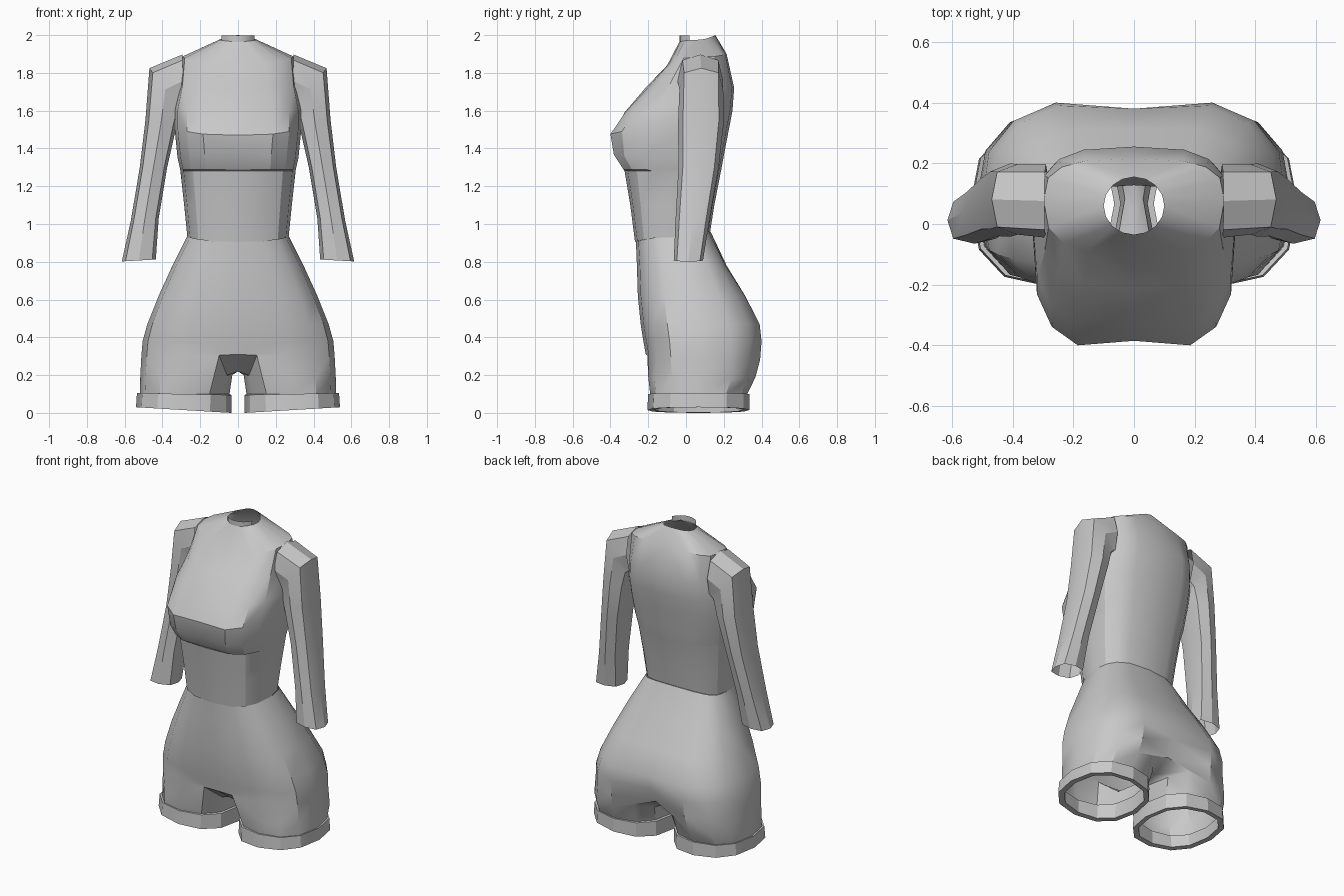
import bpy
import bmesh
from math import sin, cos, pi, radians, copysign

cube = bpy.data.objects.get("Cube")
if cube:
    bpy.data.objects.remove(cube, do_unlink=True)

grey = bpy.data.materials.new("plain_grey")
grey.use_nodes = True
colour = (0.58, 0.58, 0.58, 1)
grey.diffuse_color = colour
grey.node_tree.nodes["Principled BSDF"].inputs["Base Color"].default_value = colour


def power(v, p):
    return copysign(abs(v) ** p, v) if abs(v) > 1e-6 else 0.0


def lerp(a, b, t):
    return a + (b - a) * t


def half_section(w, front, back, mid, zs, p_front, p_back, steps=8, end=pi):
    """Half outline from the front centre round the left side to the back centre."""
    pts = []
    for i in range(steps + 1):
        a = end * i / steps
        ahead = cos(a) > 0
        p = p_front if ahead else p_back
        s, c = power(sin(a), p), power(cos(a), p)
        depth = mid - front if ahead else back - mid
        z_end = zs[0] if ahead else zs[2]
        pts.append([w * s, mid - c * depth, lerp(zs[1], z_end, cos(a) ** 2)])
    return pts


def tube_section(inner, outer, front, back, p, count, start=0.0):
    """Closed outline between an inner and an outer (x, z) point."""
    pts = []
    for i in range(count):
        a = start + 2 * pi * i / count
        t = (1 + power(sin(a), p)) / 2
        y = lerp(back, front, (1 + power(cos(a), p)) / 2)
        pts.append([lerp(inner[0], outer[0], t), y, lerp(inner[1], outer[1], t)])
    return pts


def loft(name, rings, closed, angle=28):
    """Skin the rings from bottom to top and mirror the result across x."""
    bm = bmesh.new()
    rows = [[bm.verts.new(p) for p in ring] for ring in rings]
    n = len(rows[0])
    for low, high in zip(rows, rows[1:]):
        for i in range(n if closed else n - 1):
            j = (i + 1) % n
            quad = (low[i], low[j], high[j], high[i])
            if any(abs(v.co.x) > 1e-4 for v in quad):
                bm.faces.new(quad)
    bmesh.ops.delete(bm, geom=[v for v in bm.verts if not v.link_faces], context='VERTS')
    mesh = bpy.data.meshes.new(name)
    bm.to_mesh(mesh)
    bm.free()
    mesh.materials.append(grey)
    obj = bpy.data.objects.new(name, mesh)
    bpy.context.collection.objects.link(obj)
    bpy.ops.object.select_all(action='DESELECT')
    obj.select_set(True)
    bpy.context.view_layer.objects.active = obj
    bpy.ops.object.shade_smooth_by_angle(angle=radians(angle))
    mirror = obj.modifiers.new("Mirror", 'MIRROR')
    mirror.merge_threshold = 0.001


# Bodice: heights (front, side, back), half width, front, back, widest y,
# front power, back power, cleft
bodice = [
    ((.905, .93, .96), .268, -.27, .128, -.05, .7, .7, 0),
    ((1.1, 1.1, 1.1), .285, -.295, .15, -.04, .7, .7, 0),
    ((1.28, 1.28, 1.28), .305, -.325, .185, -.03, .72, .7, 0),
    ((1.288, 1.288, 1.288), .306, -.345, .187, -.03, .6, .7, .015),
    ((1.37, 1.35, 1.36), .32, -.4, .2, -.02, .62, .7, .03),
    ((1.47, 1.51, 1.49), .336, -.42, .225, 0, .62, .7, .035),
    ((1.59, 1.61, 1.6), .335, -.338, .246, .02, .62, .7, .012),
    ((1.72, 1.73, 1.72), .31, -.215, .255, .05, .65, .65, 0),
    ((1.84, 1.885, 1.9), .298, -.1, .215, .08, .7, .65, 0),
    ((1.965, 1.975, 2.0), .1, -.035, .155, .06, 1, 1, 0),
]
rings = []
for zs, w, front, back, mid, p_front, p_back, cleft in bodice:
    ring = half_section(w, front, back, mid, zs, p_front, p_back)
    ring[0][1] += cleft
    rings.append(ring)
loft("bodice", rings, False)

# Collar strip round the front of the neck
loft("collar", [half_section(.095, -.035, .155, .06, (z, z, z), 1, 1, 4, radians(65))
                for z in (1.962, 1.997)], False)


# Shorts: two legs that merge into the hips
def leg_ring(z_in, z_out, x_in, x_out, front, back):
    return tube_section((x_in, z_in), (x_out, z_out), front, back, .85, 12, -pi / 6)


hips = [
    (.31, .28, .512, -.213, .412, .05, .1),
    (.38, .38, .505, -.226, .42, .05, .055),
    (.47, .47, .48, -.24, .41, .04, .03),
    (.62, .62, .42, -.255, .328, .02, .015),
    (.78, .78, .347, -.26, .22, .01, .005),
    (.905, .96, .27, -.265, .13, -.03, 0),
]
thigh = leg_ring(.2, .18, .03, .518, -.2, .368)
# Lift the thigh tops so that the crotch panel is flat
thigh[0] = [.1, -.205, .305]
thigh[8][2] = .23
hem = leg_ring(.1, .1, .045, .52, -.19, .325)
rings = [hem, thigh]
for zf, zb, w, front, back, mid, cleft in hips:
    zs = (zf, (zf + zb) / 2, zb)
    ring = half_section(w, front, back, mid, zs, .73, .7)
    ring[8][1] -= cleft
    # Points along the crotch on the centre plane
    for t in (.25, .5, .75):
        ring.append([0, lerp(ring[8][1], ring[0][1], t), .22])
    rings.append(ring)
loft("shorts", rings, True, 33)

# Leg cuffs: folded bands with a visible rim
loft("leg_cuffs", [
    leg_ring(.1, .1, .065, .5, -.17, .305),
    leg_ring(.002, .03, .065, .505, -.17, .305),
    leg_ring(0, .03, .035, .54, -.205, .335),
    leg_ring(.095, .105, .035, .535, -.2, .335),
    hem,
], True, 25)

# Sleeves: inner (x, z), outer (x, z), front, back
sleeve = [
    ((.435, .812), (.615, .802), -.065, .09),
    ((.42, 1.03), (.567, 1.02), -.055, .125),
    ((.375, 1.3), (.52, 1.3), -.04, .173),
    ((.325, 1.52), (.49, 1.55), -.042, .2),
    ((.3, 1.6), (.469, 1.825), -.035, .197),
    ((.285, 1.62), (.295, 1.897), -.045, .197),
]
loft("sleeves", [tube_section(*row, .7, 8) for row in sleeve], True, 25)
